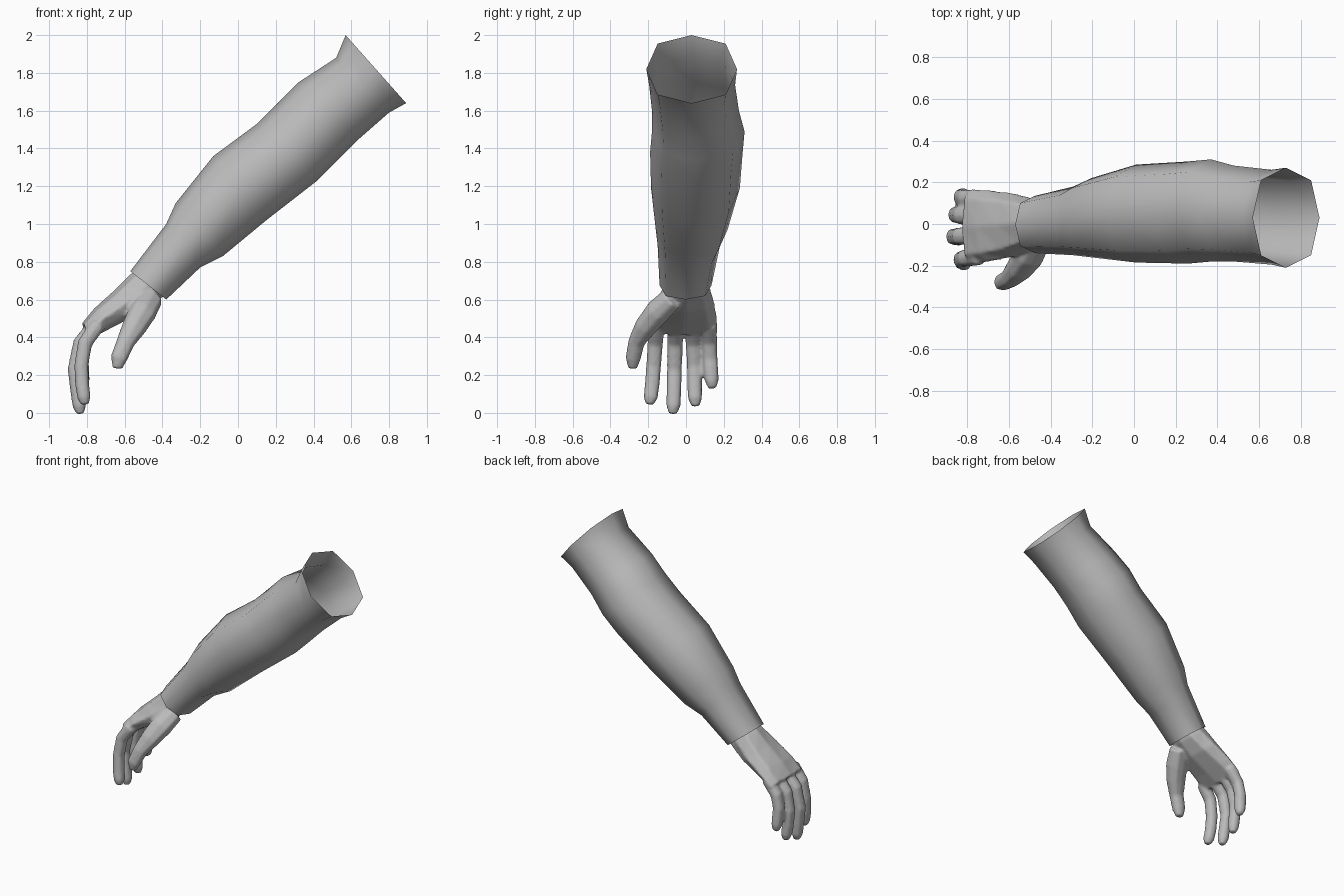
import bpy, bmesh, math
from mathutils import Vector

if "Cube" in bpy.data.objects:
    bpy.data.objects.remove(bpy.data.objects["Cube"])

grey = bpy.data.materials.new("neutral grey")
grey.diffuse_color = (0.5, 0.5, 0.5, 1)
grey.use_nodes = True
grey.node_tree.nodes["Principled BSDF"].inputs["Base Color"].default_value = grey.diffuse_color


def ring(center, a, b):
    """Eight points around a slightly squared oval with half axes a and b."""
    pts = []
    for i in range(8):
        t = i * math.pi / 4
        s = 1.06 if i % 2 else 1.0
        pts.append(center + (a * math.cos(t) + b * math.sin(t)) * s)
    return pts


def section(ux, uz, lx, lz, y0, y1):
    """Cross-section given by its upper and lower edge points and its y range."""
    up, low = Vector((ux, 0, uz)), Vector((lx, 0, lz))
    mid = (up + low) / 2 + Vector((0, (y0 + y1) / 2, 0))
    return ring(mid, (up - low) / 2, Vector((0, (y1 - y0) / 2, 0)))


def loft(bm, rings, caps):
    """Skin a row of rings with quads."""
    rows = [[bm.verts.new(p) for p in r] for r in rings]
    for r, s in zip(rows, rows[1:]):
        for i in range(8):
            j = (i + 1) % 8
            bm.faces.new((r[i], r[j], s[j], s[i]))
    if caps:
        bm.faces.new(rows[0][::-1])
        bm.faces.new(rows[-1])


def digit(bm, path, radii, flat=0.95):
    """Tapered tube along a path."""
    pts = [Vector(p) for p in path]
    rings = []
    for i, p in enumerate(pts):
        d = (pts[min(i + 1, len(pts) - 1)] - pts[max(i - 1, 0)]).normalized()
        side = (Vector((0, 1, 0)) - d * d.y).normalized()
        rings.append(ring(p, d.cross(side) * radii[i] * flat, side * radii[i]))
    loft(bm, rings, True)


def finish(bm, name):
    bmesh.ops.recalc_face_normals(bm, faces=bm.faces[:])
    for f in bm.faces:
        f.smooth = True
    me = bpy.data.meshes.new(name)
    bm.to_mesh(me)
    bm.free()
    me.materials.append(grey)
    ob = bpy.data.objects.new(name, me)
    bpy.context.collection.objects.link(ob)
    return ob


# Sleeve: open tube from cuff to upper arm
bm = bmesh.new()
loft(bm, [section(*s) for s in (
    (-0.57, 0.75, -0.38, 0.60, -0.14, 0.135),
    (-0.38, 1.00, -0.20, 0.77, -0.15, 0.18),
    (-0.33, 1.11, -0.08, 0.83, -0.16, 0.22),
    (-0.13, 1.36, 0.15, 1.02, -0.185, 0.285),
    (0.10, 1.53, 0.42, 1.23, -0.19, 0.30),
    (0.21, 1.64, 0.53, 1.34, -0.18, 0.31),
    (0.32, 1.75, 0.64, 1.45, -0.18, 0.28),
    (0.52, 1.88, 0.80, 1.59, -0.195, 0.26),
    (0.57, 2.00, 0.89, 1.64, -0.21, 0.27),
)], False)
finish(bm, "sleeve")

# Palm
bm = bmesh.new()
loft(bm, [section(*s) for s in (
    (-0.52, 0.77, -0.365, 0.65, -0.105, 0.105),
    (-0.57, 0.735, -0.41, 0.60, -0.12, 0.125),
    (-0.66, 0.645, -0.51, 0.53, -0.16, 0.15),
    (-0.76, 0.555, -0.65, 0.46, -0.185, 0.165),
    (-0.83, 0.47, -0.745, 0.41, -0.195, 0.17),
)], True)

# Fingers: base y, tip y, then x and z along the finger
for y0, y1, path in (
    (-0.155, -0.195, ((-0.74, 0.47), (-0.81, 0.37), (-0.83, 0.25), (-0.825, 0.15), (-0.815, 0.08), (-0.81, 0.045))),
    (-0.055, -0.07, ((-0.75, 0.47), (-0.835, 0.37), (-0.865, 0.23), (-0.85, 0.11), (-0.84, 0.035), (-0.835, -0.005))),
    (0.04, 0.05, ((-0.75, 0.47), (-0.83, 0.37), (-0.855, 0.25), (-0.845, 0.14), (-0.835, 0.075), (-0.83, 0.035))),
    (0.12, 0.14, ((-0.74, 0.47), (-0.81, 0.38), (-0.83, 0.29), (-0.825, 0.22), (-0.82, 0.17), (-0.815, 0.13))),
):
    pts = [(x, y0 + (y1 - y0) * i / 5, z) for i, (x, z) in enumerate(path)]
    digit(bm, pts, (0.044, 0.042, 0.04, 0.04, 0.038, 0.022))

# Thumb
digit(bm, ((-0.46, -0.07, 0.61), (-0.505, -0.15, 0.535), (-0.55, -0.215, 0.455),
           (-0.595, -0.262, 0.375), (-0.63, -0.28, 0.29), (-0.64, -0.283, 0.235)),
      (0.06, 0.068, 0.06, 0.045, 0.041, 0.024), 1.1)
hand = finish(bm, "hand")

# Blend palm, fingers and thumb into one skin
mod = hand.modifiers.new("blend", 'REMESH')
mod.mode = 'VOXEL'
mod.voxel_size = 0.01
mod.use_smooth_shade = True
mod = hand.modifiers.new("soften", 'SMOOTH')
mod.factor = 0.5
mod.iterations = 4
